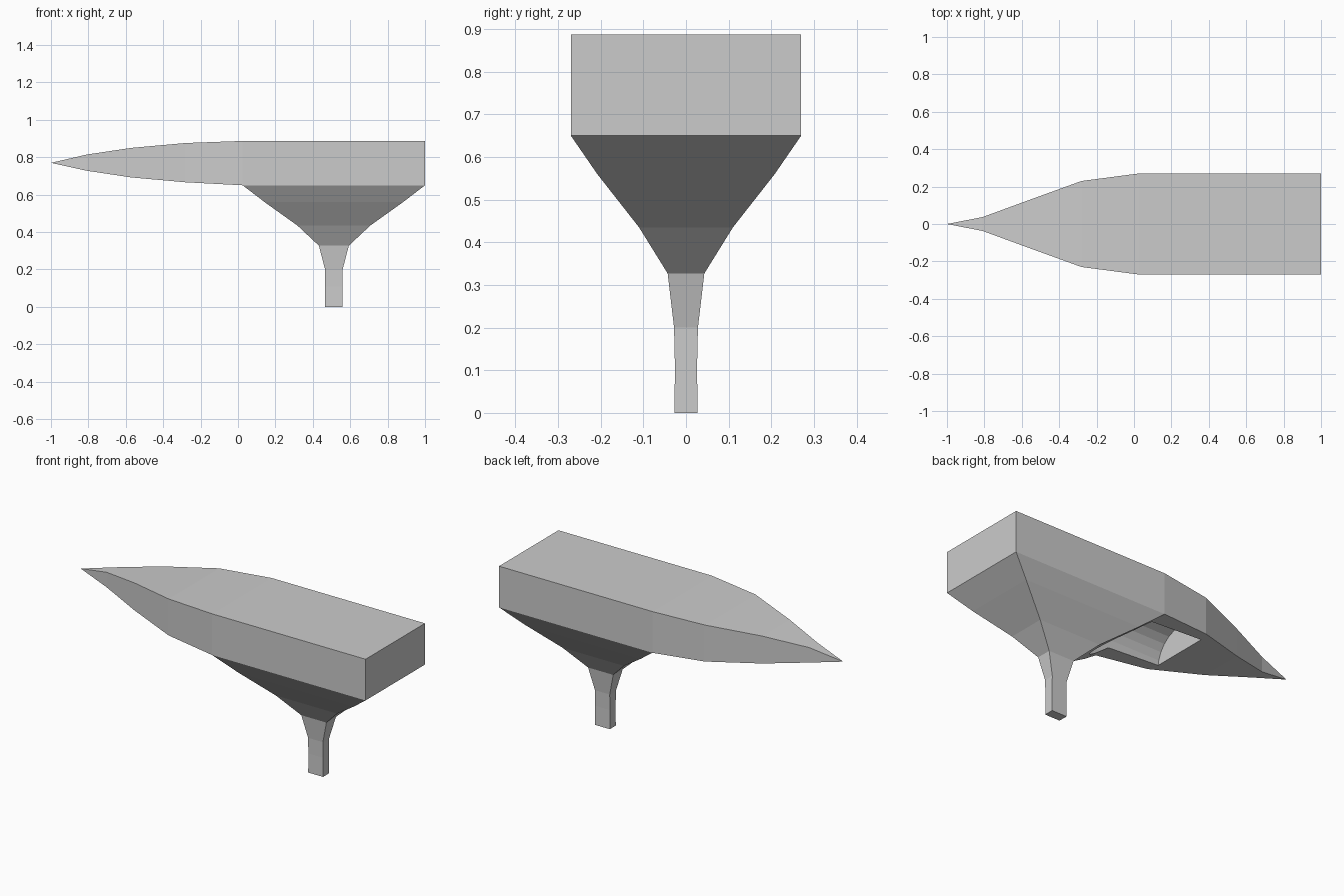
import bpy, bmesh, math
from mathutils import Matrix

if "Cube" in bpy.data.objects:
    bpy.data.objects.remove(bpy.data.objects["Cube"])

grey = bpy.data.materials.new("plain grey")
grey.diffuse_color = (0.6, 0.6, 0.6, 1)
grey.use_nodes = True
grey.node_tree.nodes["Principled BSDF"].inputs["Base Color"].default_value = grey.diffuse_color


def add_object(name, bm):
    mesh = bpy.data.meshes.new(name)
    bm.to_mesh(mesh)
    bm.free()
    mesh.materials.append(grey)
    obj = bpy.data.objects.new(name, mesh)
    bpy.context.collection.objects.link(obj)
    return obj


bm = bmesh.new()

# Hull stations from nose to stern: x, half width, bottom z, top z
stations = [(-1.0, 0.0, 0.77, 0.77), (-0.81, 0.037, 0.728, 0.814),
            (-0.57, 0.125, 0.692, 0.850), (-0.28, 0.23, 0.666, 0.876),
            (0.025, 0.27, 0.65, 0.887), (1.0, 0.27, 0.65, 0.887)]
rings = [[bm.verts.new(p) for p in
          ((x, -w, lo), (x, w, lo), (x, w, hi), (x, -w, hi))]
         for x, w, lo, hi in stations]
last = len(rings) - 2
for i, (a, b) in enumerate(zip(rings, rings[1:])):
    for k in range(4):
        if i == last and k == 0:
            continue                      # funnel joins here
        bm.faces.new((a[k], a[(k + 1) % 4], b[(k + 1) % 4], b[k]))
bm.faces.new(rings[-1])

# Funnel and stem rings going down: z, half length x, half width y
cx = 0.5125
levels = [(0.56, 0.37, 0.208), (0.435, 0.195, 0.11), (0.327, 0.08, 0.043),
          (0.2, 0.047, 0.028), (0.11, 0.047, 0.026), (0.0, 0.047, 0.027)]
upper = [rings[-2][0], rings[-2][1], rings[-1][1], rings[-1][0]]
for z, hx, hy in levels:
    lower = [bm.verts.new((cx + sx * hx, sy * hy, z))
             for sx, sy in ((-1, -1), (-1, 1), (1, 1), (1, -1))]
    for k in range(4):
        n = (k + 1) % 4
        bm.faces.new((upper[k], upper[n], lower[n], lower[k]))
    upper = lower
bm.faces.new(upper)

bmesh.ops.remove_doubles(bm, verts=bm.verts[:], dist=0.0005)
bmesh.ops.recalc_face_normals(bm, faces=bm.faces[:])
body = add_object("body", bm)

# Round channel cut along the underside into the funnel
x0, x1 = -0.3, 0.45
bm = bmesh.new()
bmesh.ops.create_cone(
    bm, cap_ends=True, segments=24, radius1=0.17, radius2=0.17, depth=x1 - x0,
    matrix=Matrix.Translation(((x0 + x1) / 2, 0, 0.65)) @ Matrix.Rotation(math.pi / 2, 4, 'Y'))
cutter = add_object("channel_cutter", bm)
cutter.hide_render = True
cutter.hide_set(True)

cut = body.modifiers.new("channel", 'BOOLEAN')
cut.operation = 'DIFFERENCE'
cut.solver = 'EXACT'
cut.object = cutter
